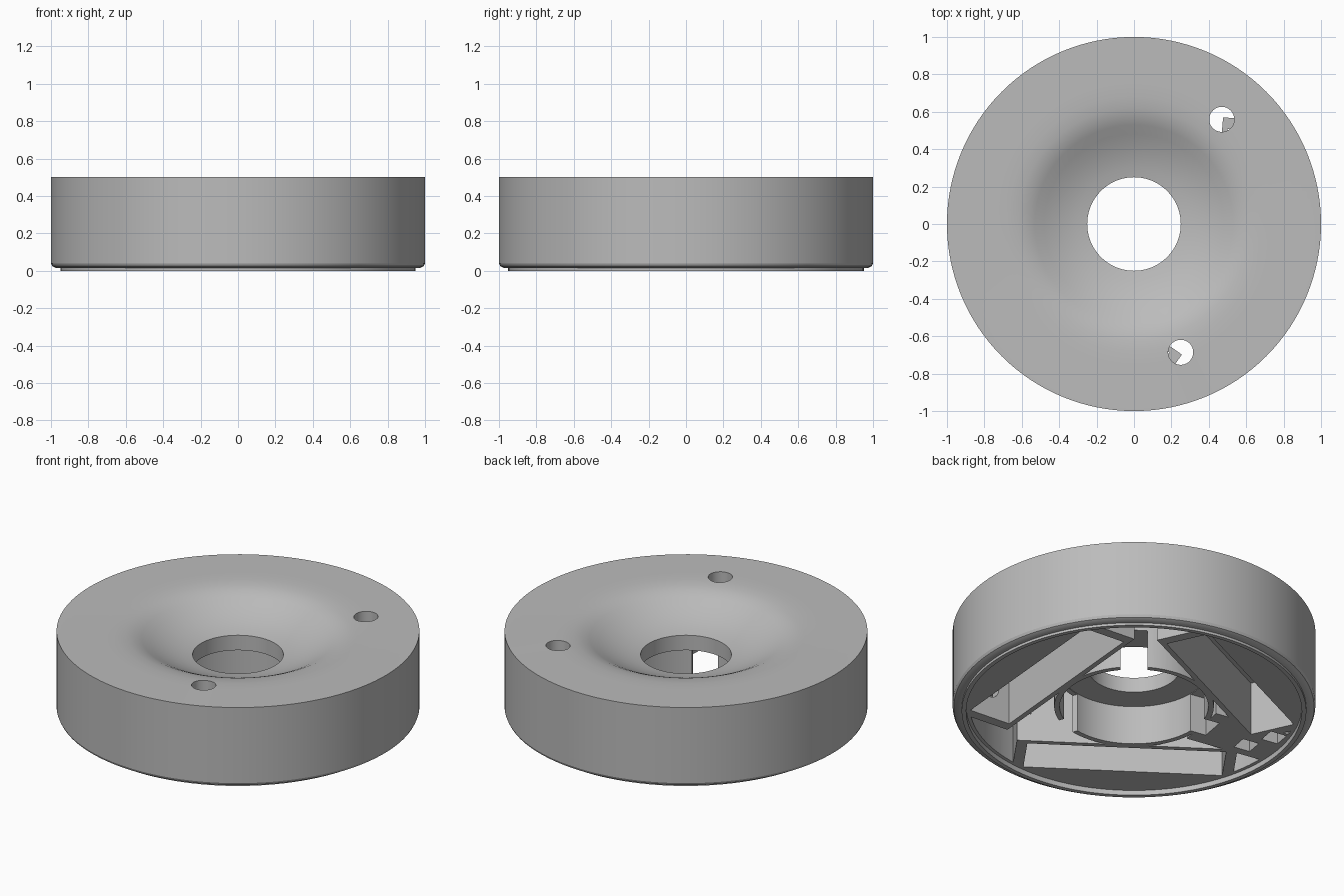
import bpy, bmesh, math
from mathutils import Matrix, Vector

cube = bpy.data.objects.get("Cube")
if cube:
    bpy.data.objects.remove(cube)

FLOOR, CEILING = 0.03, 0.36          # underside plane and cavity roof
CORNERS = [50, 170, 290]             # channel directions in degrees
POCKETS = [115, 235, 355]            # long pocket directions

grey = bpy.data.materials.new("matte grey")
grey.use_nodes = True
grey.diffuse_color = (0.5, 0.5, 0.5, 1)
grey.node_tree.nodes["Principled BSDF"].inputs["Base Color"].default_value = (0.5, 0.5, 0.5, 1)


def finish(name, bm):
    bmesh.ops.recalc_face_normals(bm, faces=bm.faces)
    mesh = bpy.data.meshes.new(name)
    bm.to_mesh(mesh)
    bm.free()
    mesh.materials.append(grey)
    obj = bpy.data.objects.new(name, mesh)
    bpy.context.collection.objects.link(obj)
    return obj


def revolve(name, profile, steps=128):
    """Turn a closed (radius, height) outline around z."""
    bm = bmesh.new()
    rings = [[bm.verts.new((r * math.cos(a), r * math.sin(a), z)) for r, z in profile]
             for a in (math.tau * i / steps for i in range(steps))]
    n = len(profile)
    for i in range(steps):
        p, q = rings[i], rings[(i + 1) % steps]
        for j in range(n):
            k = (j + 1) % n
            bm.faces.new((p[j], q[j], q[k], p[k]))
    return finish(name, bm)


def box(name, angle, u, v, z):
    """Box with radial range u, tangential range v and height range z."""
    bm = bmesh.new()
    spans = (u, v, z)
    size = Matrix.Diagonal([b - a for a, b in spans] + [1])
    move = Matrix.Translation([(a + b) / 2 for a, b in spans])
    turn = Matrix.Rotation(math.radians(angle), 4, "Z")
    bmesh.ops.create_cube(bm, size=1, matrix=turn @ move @ size)
    return finish(name, bm)


def rod(name, angle, centre, radius, depth, sideways=False):
    """Cylinder, upright or lying along the tangent."""
    bm = bmesh.new()
    turn = Matrix.Rotation(math.radians(angle), 4, "Z")
    tilt = Matrix.Rotation(math.pi / 2, 4, "X") if sideways else Matrix()
    bmesh.ops.create_cone(bm, cap_ends=True, segments=40, radius1=radius, radius2=radius,
                          depth=depth, matrix=turn @ Matrix.Translation(centre) @ tilt)
    return finish(name, bm)


def subtract(target, cutter):
    mod = target.modifiers.new("cut", "BOOLEAN")
    mod.operation = "DIFFERENCE"
    mod.solver = "EXACT"
    mod.object = cutter
    bpy.context.view_layer.objects.active = target
    bpy.ops.object.modifier_apply(modifier=mod.name)
    bpy.data.objects.remove(cutter)


# Round housing: dished top, bevelled foot with a thin lip, bored underside
dish = [(0.25, 0.357), (0.30, 0.367), (0.36, 0.384), (0.42, 0.407), (0.48, 0.435),
        (0.53, 0.462), (0.57, 0.480), (0.62, 0.492), (0.68, 0.498), (0.75, 0.5)]
foot = [(1, 0.5), (1, 0.04), (0.993, 0.025), (0.975, 0.016), (0.95, 0.015), (0.95, 0),
        (0.925, 0), (0.925, FLOOR)]
bore = [(0.41, FLOOR), (0.41, 0.266), (0.25, 0.266)]
housing = revolve("round_housing", dish + foot + bore)

# Hollow between the central ring and the rim, leaving walls around the pockets
hollow = revolve("hollow_cutter", [(0.44, -0.1), (0.905, -0.1), (0.905, CEILING), (0.44, CEILING)])
for angle in POCKETS:
    subtract(hollow, box("pocket_wall", angle, (0.425, 1.1), (-0.61, 0.61), (-0.2, 0.6)))
subtract(hollow, box("corner_block", 170, (0.43, 1.1), (-0.16, 0.16), (-0.2, 0.6)))
subtract(housing, hollow)

# Long pockets, each with a cable hole through one end wall
for angle in POCKETS:
    subtract(housing, box("pocket", angle, (0.455, 0.715), (-0.55, 0.55), (-0.1, CEILING - 0.005)))
    subtract(housing, rod("cable_hole", angle, (0.585, -0.58, 0.22), 0.06, 0.14, True))

# Slots through the central ring
for angle in CORNERS:
    subtract(housing, box("ring_slot", angle, (0.36, 0.5), (-0.075, 0.075), (-0.1, 0.262)))

# Small recesses in the filled corner
for u, v in [(0.75, 0.06), (0.84, -0.09)]:
    subtract(housing, box("recess", 170, (u - 0.05, u + 0.05), (v - 0.05, v + 0.05), (-0.1, 0.25)))

# Two round holes through the top
for angle in (50, 290):
    subtract(housing, rod("top_hole", angle, (0.73, 0, 0.4), 0.067, 0.4))

# Smooth curved surfaces, crisp edges
bpy.ops.object.select_all(action="DESELECT")
housing.select_set(True)
bpy.context.view_layer.objects.active = housing
bpy.ops.object.shade_smooth_by_angle(angle=math.radians(25))
